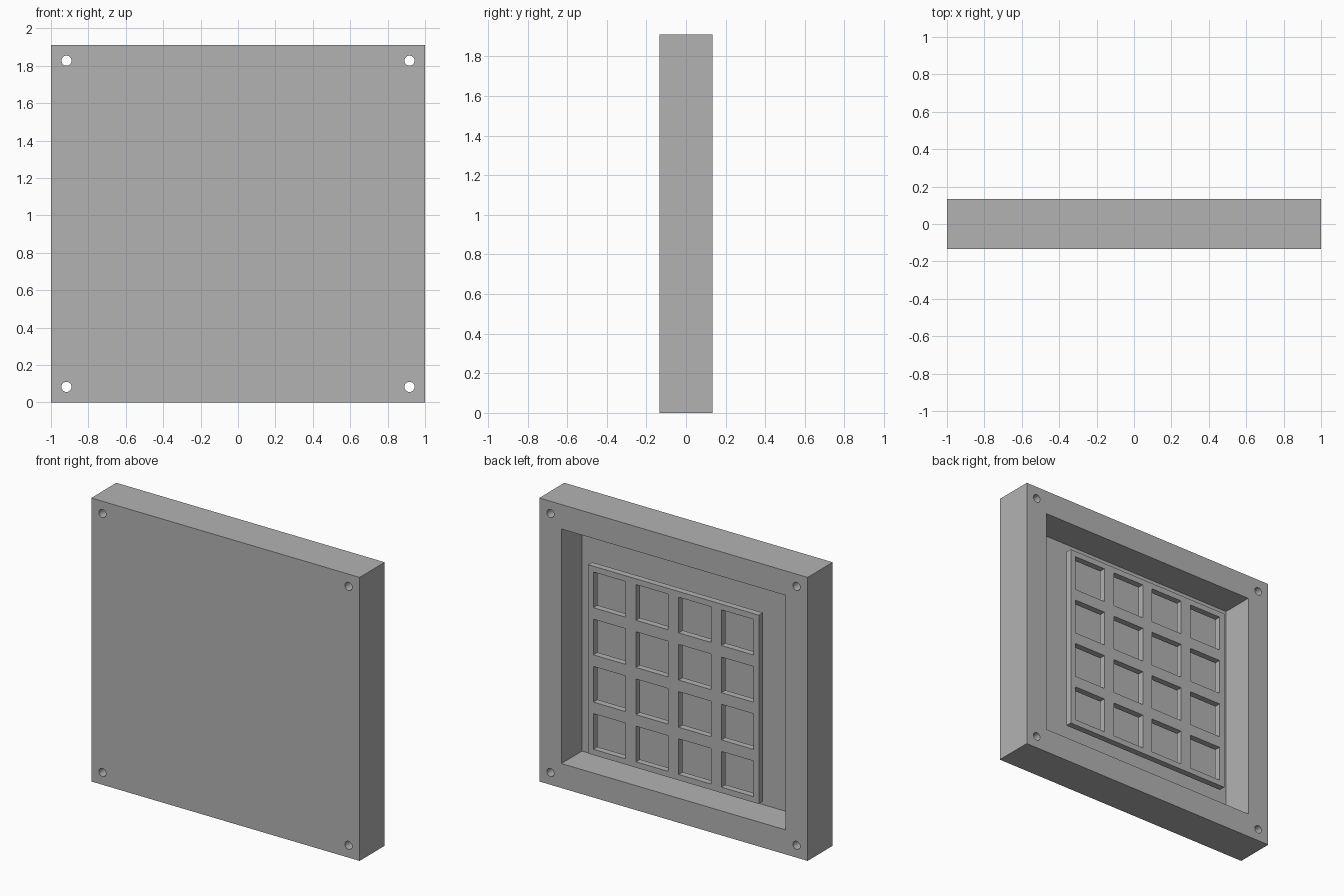
import bpy
import bmesh
from mathutils import Matrix, Vector

if "Cube" in bpy.data.objects:
    bpy.data.objects.remove(bpy.data.objects["Cube"], do_unlink=True)

HEIGHT, DEPTH = 1.91, 0.267
BACK = DEPTH / 2
MID = HEIGHT / 2

grey = bpy.data.materials.new("plain_grey")
grey.use_nodes = True
colour = (0.45, 0.45, 0.45, 1)
grey.diffuse_color = colour
grey.node_tree.nodes["Principled BSDF"].inputs["Base Color"].default_value = colour


def add_box(bm, centre, size):
    matrix = Matrix.Translation(centre) @ Matrix.Diagonal((*size, 1))
    bmesh.ops.create_cube(bm, size=1, matrix=matrix)


def add_pin(bm, centre, radius, length):
    matrix = Matrix.Translation(centre) @ Matrix.Rotation(1.5707963, 4, "X")
    bmesh.ops.create_cone(bm, cap_ends=True, segments=32, radius1=radius,
                          radius2=radius, depth=length, matrix=matrix)


def make_object(name, bm):
    mesh = bpy.data.meshes.new(name)
    bm.to_mesh(mesh)
    bm.free()
    mesh.materials.append(grey)
    obj = bpy.data.objects.new(name, mesh)
    bpy.context.collection.objects.link(obj)
    return obj


def cut(obj, cutter):
    cutter.hide_render = True
    mod = obj.modifiers.new("cut", "BOOLEAN")
    mod.operation = "DIFFERENCE"
    mod.solver = "EXACT"
    mod.object = cutter
    bpy.ops.object.select_all(action="DESELECT")
    obj.select_set(True)
    bpy.context.view_layer.objects.active = obj
    bpy.ops.object.modifier_apply(modifier=mod.name)
    bpy.data.objects.remove(cutter, do_unlink=True)
    bpy.ops.object.shade_smooth_by_angle()


# Housing: a slab with a deep recess at the back and four screw holes
bm = bmesh.new()
add_box(bm, (0, 0, MID), (2, DEPTH, HEIGHT))
housing = make_object("housing", bm)

bm = bmesh.new()
recess, border = 0.22, 0.165
add_box(bm, (0, BACK, MID), (2 - 2 * border, 2 * recess, HEIGHT - 2 * border))
for x in (-1, 1):
    for z in (-1, 1):
        add_pin(bm, (x * 0.917, 0, MID + z * 0.872), 0.027, 1)
cut(housing, make_object("housing_cutter", bm))

# Button plate: thin grid flush with the back, with square openings
THICK, PITCH, OPENING = 0.043, 0.318, 0.24
centre = Vector((0, BACK - THICK / 2, 0.922))
bm = bmesh.new()
add_box(bm, centre, (1.272, THICK, 1.272))
plate = make_object("button_plate", bm)

bm = bmesh.new()
for col in range(4):
    for row in range(4):
        offset = Vector((col - 1.5, 0, row - 1.5)) * PITCH
        add_box(bm, centre + offset, (OPENING, 2 * THICK, OPENING))
cut(plate, make_object("plate_cutter", bm))
